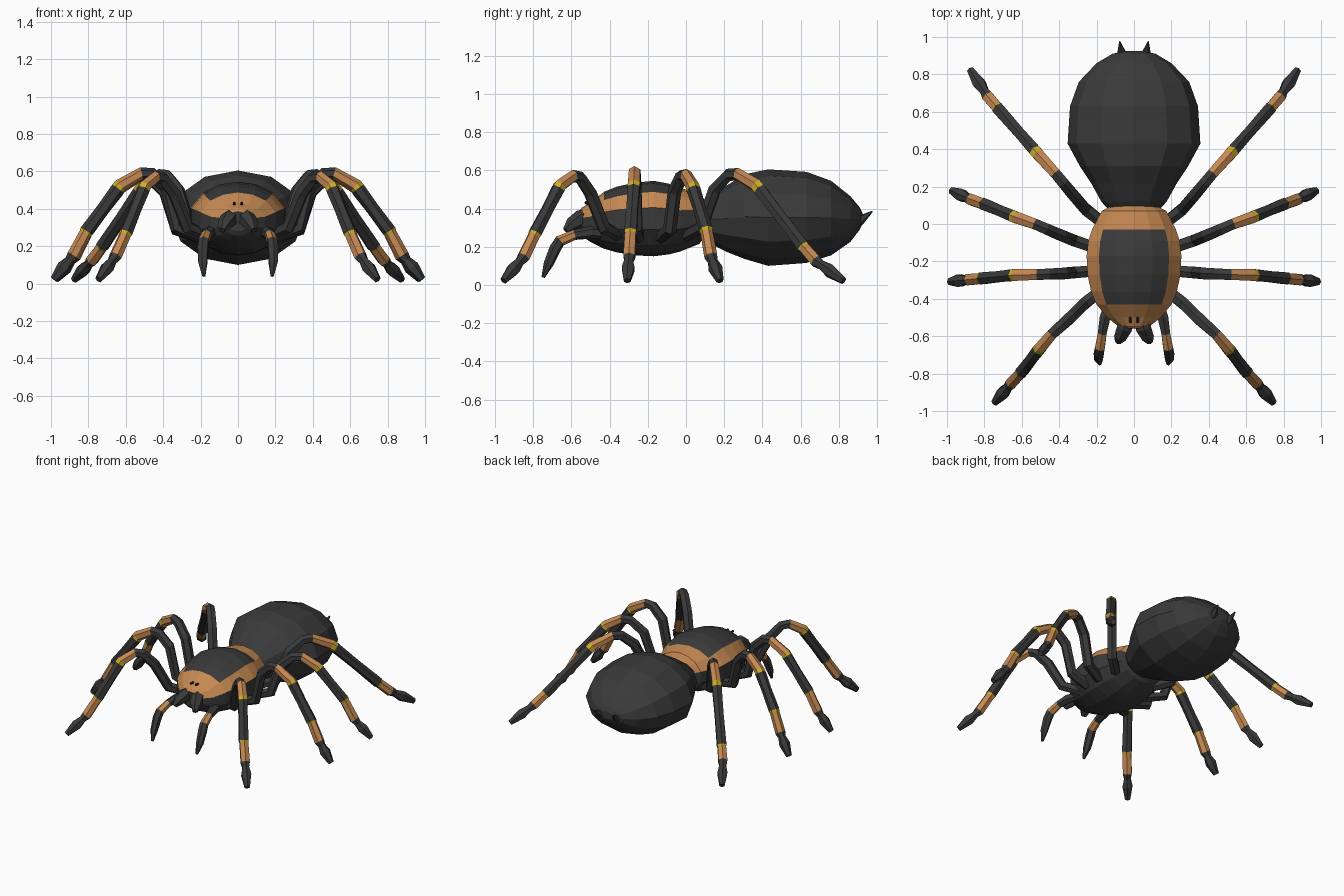
import bpy, bmesh, math
from mathutils import Vector


def material(name, rgb):
    m = bpy.data.materials.new(name)
    m.diffuse_color = (*rgb, 1)
    return m


MATS = [material("charcoal", (0.042, 0.042, 0.043)),
        material("tan orange", (0.56, 0.25, 0.085)),
        material("yellow", (0.62, 0.42, 0.02)),
        material("eye black", (0.012, 0.012, 0.012))]
DARK, TAN, YELLOW, BLACK = range(4)


def skin(name, rings, rule):
    """Join rings of points into a capped flat-shaded tube; rule(ring, side) gives the colour."""
    bm = bmesh.new()
    rows = [[bm.verts.new(p) for p in r] for r in rings]
    n = len(rows[0])
    for i in range(len(rows) - 1):
        for j in range(n):
            k = (j + 1) % n
            f = bm.faces.new((rows[i][j], rows[i][k], rows[i + 1][k], rows[i + 1][j]))
            f.material_index = rule(i, j)
    for row, i in ((rows[0], 0), (rows[-1], len(rows) - 2)):
        bm.faces.new(row).material_index = rule(i, 3)
    bmesh.ops.recalc_face_normals(bm, faces=bm.faces)
    me = bpy.data.meshes.new(name)
    bm.to_mesh(me)
    bm.free()
    for m in MATS:
        me.materials.append(m)
    ob = bpy.data.objects.new(name, me)
    bpy.context.collection.objects.link(ob)
    return ob


def body(name, stations, angles, rule):
    """Loft elliptical sections given as (y, half width, bottom z, top z)."""
    rings = []
    for y, w, lo, hi in stations:
        rings.append([(w * math.cos(a), y, (lo + hi) / 2 + (hi - lo) / 2 * math.sin(a))
                      for a in map(math.radians, angles)])
    return skin(name, rings, rule)


def limb(name, points, colours, sides=6):
    """Sweep a polygon along points (x, y, z, radius), on both sides of the body."""
    pts = [Vector(p[:3]) for p in points]
    for s, label in ((1, "right"), (-1, "left")):
        across = (pts[-1] - pts[0]).cross(Vector((0, 0, 1))).normalized()
        rings = []
        for i, p in enumerate(pts):
            a, b = pts[max(i - 1, 0)], pts[min(i + 1, len(pts) - 1)]
            t = (p - a).normalized() + (b - p).normalized()
            t.normalize()
            u = (across - t * across.dot(t)).normalized()
            v = t.cross(u)
            ring = []
            for k in range(sides):
                ang = math.tau * (k + 0.5) / sides
                q = p + (u * math.cos(ang) + v * math.sin(ang)) * points[i][3]
                ring.append((q.x * s, q.y, q.z))
            rings.append(ring)
        skin(f"{name}_{label}", rings, lambda i, j: colours[i])


# Abdomen
body("abdomen",
     [(0.07, 0.13, 0.25, 0.43), (0.12, 0.175, 0.22, 0.465), (0.22, 0.23, 0.17, 0.525),
      (0.31, 0.29, 0.135, 0.58), (0.43, 0.355, 0.10, 0.605), (0.63, 0.342, 0.115, 0.592),
      (0.76, 0.295, 0.155, 0.545), (0.86, 0.20, 0.225, 0.465), (0.91, 0.115, 0.29, 0.405),
      (0.925, 0.05, 0.32, 0.375)],
     range(0, 360, 30), lambda i, j: DARK)

# Cephalothorax: tan rim and front around a dark saddle
RIGHT = [-70, -45, -17, 17, 45, 68]
ANGLES = [-90] + RIGHT + [90] + [180 - a for a in reversed(RIGHT)]


def shell_colour(i, j):
    if j in (4, 9):
        return TAN
    if j in (5, 6, 7, 8):
        return TAN if i < 3 or i > 7 else DARK
    return DARK


body("cephalothorax",
     [(-0.56, 0.06, 0.28, 0.385), (-0.545, 0.09, 0.255, 0.405), (-0.50, 0.15, 0.225, 0.43),
      (-0.43, 0.21, 0.19, 0.487), (-0.36, 0.24, 0.17, 0.515), (-0.27, 0.26, 0.155, 0.535),
      (-0.17, 0.265, 0.15, 0.545), (-0.09, 0.255, 0.16, 0.53), (-0.03, 0.235, 0.175, 0.505),
      (0.07, 0.18, 0.215, 0.488), (0.10, 0.12, 0.26, 0.44)],
     ANGLES, shell_colour)

# Legs: hip, knee, shank and foot of each pair
LEG_COLOURS = [DARK, DARK, DARK, DARK, TAN, YELLOW, DARK, DARK, YELLOW, TAN, DARK, DARK, DARK]
RADII = [0.034, 0.036, 0.036, 0.034, 0.033, 0.036, 0.037, 0.034, 0.037, 0.033, 0.035, 0.026, 0.038, 0.02]


def leg(name, hip, bend, thigh, knee, band, shin, ankle, tip):
    hip, bend, thigh, knee, band, shin, ankle, tip = map(
        Vector, (hip, bend, thigh, knee, band, shin, ankle, tip))
    top = thigh.lerp(knee, 0.6) + Vector((0, 0, 0.028))
    path = [hip, bend, thigh, top, knee, band, band.lerp(shin, 0.07), band.lerp(shin, 0.5),
            shin, shin.lerp(ankle, 0.1), ankle, ankle.lerp(tip, 0.2), ankle.lerp(tip, 0.5), tip]
    limb(name, [(*p, r) for p, r in zip(path, RADII)], LEG_COLOURS)


leg("front_leg", (0.17, -0.35, 0.26), (0.27, -0.43, 0.30), (0.34, -0.50, 0.48),
    (0.44, -0.59, 0.57), (0.50, -0.66, 0.52), (0.60, -0.79, 0.27), (0.655, -0.85, 0.145), (0.745, -0.955, 0.022))
leg("second_leg", (0.20, -0.25, 0.25), (0.33, -0.26, 0.30), (0.38, -0.265, 0.51),
    (0.515, -0.27, 0.59), (0.63, -0.272, 0.525), (0.81, -0.29, 0.28), (0.88, -0.297, 0.15), (0.985, -0.308, 0.022))
leg("third_leg", (0.20, -0.13, 0.25), (0.33, -0.085, 0.29), (0.39, -0.06, 0.49),
    (0.53, 0.0, 0.575), (0.63, 0.035, 0.515), (0.80, 0.105, 0.29), (0.87, 0.13, 0.15), (0.975, 0.178, 0.022))
leg("back_leg", (0.16, 0.0, 0.26), (0.26, 0.08, 0.30), (0.32, 0.15, 0.50),
    (0.42, 0.27, 0.58), (0.51, 0.37, 0.52), (0.725, 0.615, 0.20), (0.78, 0.68, 0.125), (0.875, 0.825, 0.022))

# Feelers with a tan joint
limb("feeler", [(0.12, -0.40, 0.27, 0.03), (0.155, -0.50, 0.275, 0.033), (0.17, -0.585, 0.262, 0.027),
                (0.182, -0.66, 0.23, 0.03), (0.187, -0.685, 0.19, 0.031), (0.188, -0.72, 0.11, 0.026),
                (0.183, -0.748, 0.04, 0.009)], [DARK, DARK, TAN, DARK, DARK, DARK])

# Jaws
limb("jaw", [(0.035, -0.48, 0.36, 0.045), (0.05, -0.555, 0.345, 0.047),
             (0.072, -0.60, 0.315, 0.038), (0.085, -0.63, 0.285, 0.018)], [DARK] * 3)

# Spinnerets
limb("spinneret", [(0.06, 0.87, 0.32, 0.035), (0.066, 0.915, 0.34, 0.025),
                   (0.076, 0.975, 0.385, 0.004)], [DARK] * 2)

# Eyes
limb("eye", [(0.02, -0.50, 0.425, 0.009), (0.02, -0.525, 0.43, 0.009), (0.02, -0.53, 0.43, 0.004)], [BLACK] * 2)
